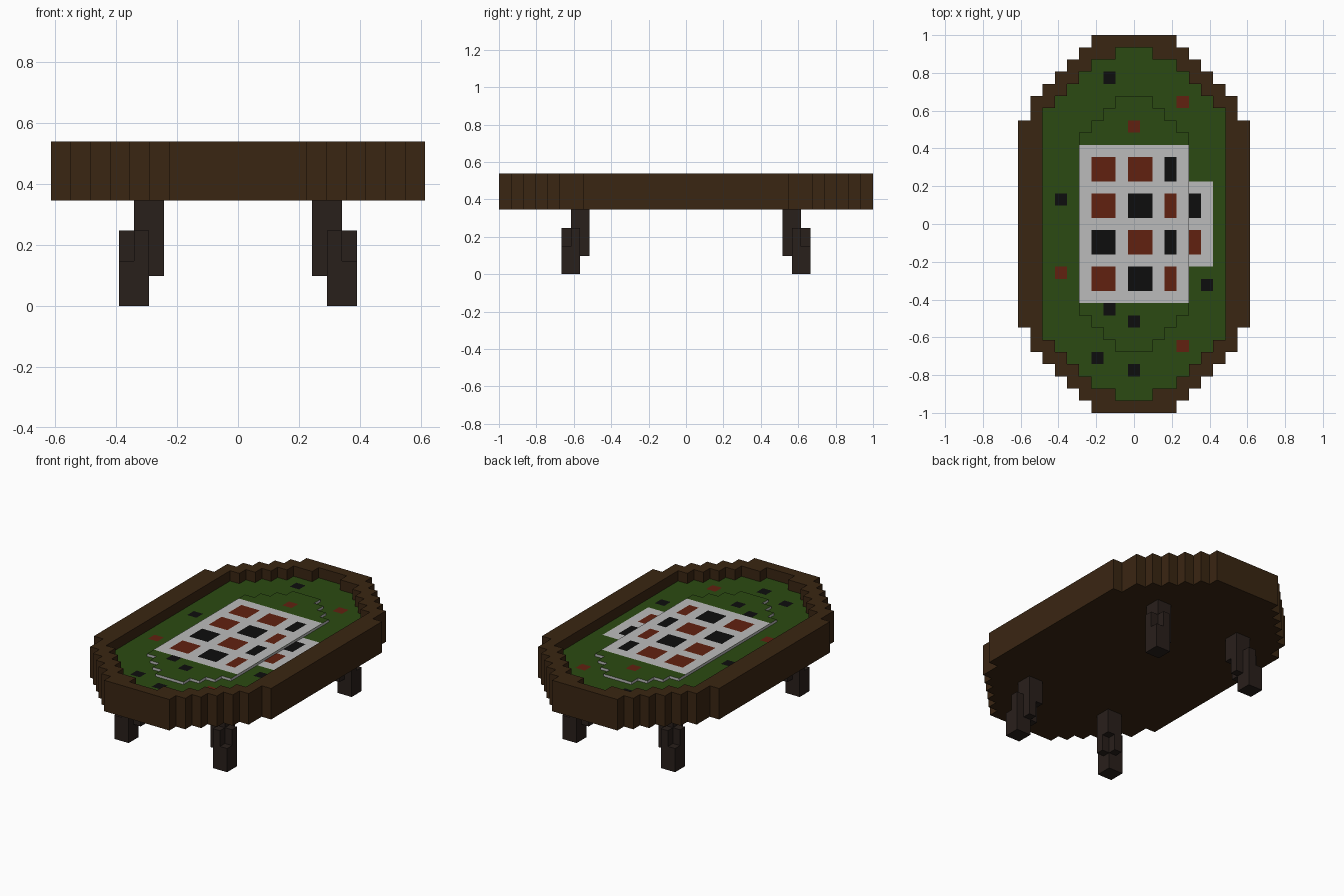
import bpy, bmesh

if "Cube" in bpy.data.objects:
    bpy.data.objects.remove(bpy.data.objects["Cube"])

U = 2 / 31            # grid unit of the table top
C = 0.0493            # grid unit of the legs
Z0 = 7 * C            # underside of the tray
Z1 = Z0 + 3 * U       # top of the rim
FELT = Z1 - U         # playing surface
RAISED = FELT + U / 4 # raised centre


def mat(name, rgb):
    m = bpy.data.materials.new(name)
    m.diffuse_color = (*rgb, 1)
    m.use_nodes = True
    m.node_tree.nodes["Principled BSDF"].inputs["Base Color"].default_value = m.diffuse_color
    return m


WOOD = mat("wood", (0.042, 0.019, 0.006))
DARK = mat("dark_wood", (0.022, 0.014, 0.011))
GREEN = mat("felt_green", (0.024, 0.068, 0.006))
RED = mat("red", (0.12, 0.015, 0.005))
BLACK = mat("black", (0.004, 0.004, 0.004))
WHITE = mat("pale_grey", (0.5, 0.5, 0.5))


def finish(name, bm, material):
    bmesh.ops.recalc_face_normals(bm, faces=bm.faces)
    me = bpy.data.meshes.new(name)
    bm.to_mesh(me)
    bm.free()
    me.materials.append(material)
    ob = bpy.data.objects.new(name, me)
    bpy.context.collection.objects.link(ob)
    return ob


def stair(steps):
    """Stepped oval from (half width, y) steps, mirrored to four quadrants."""
    q = []
    for i, (x, y) in enumerate(steps):
        if i:
            q.append((steps[i - 1][0], y))
        q.append((x, y))
    half = q + [(x, -y) for x, y in reversed(q)]
    return half + [(-x, -y) for x, y in half]


def prism(name, pts, z0, z1, material):
    bm = bmesh.new()
    f = bm.faces.new([bm.verts.new((x * U, y * U, z0)) for x, y in pts])
    r = bmesh.ops.extrude_face_region(bm, geom=[f])
    verts = [v for v in r["geom"] if isinstance(v, bmesh.types.BMVert)]
    bmesh.ops.translate(bm, verts=verts, vec=(0, 0, z1 - z0))
    return finish(name, bm, material)


def patches(name, rects, material):
    """Flat upward rectangles (x0, x1, y0, y1 in grid units, z)."""
    bm = bmesh.new()
    for x0, x1, y0, y1, z in rects:
        bm.faces.new([bm.verts.new((x * U, y * U, z)) for x, y in
                      ((x0, y0), (x1, y0), (x1, y1), (x0, y1))])
    return finish(name, bm, material)


# Tray: stepped outer body with a stepped pocket
outer = stair([(3.5, 15.5), (4.5, 14.5), (5.5, 13.5), (6.5, 12.5),
               (7.5, 11.5), (8.5, 10.5), (9.5, 8.5)])
inner = stair([(1.5, 14.5), (3.5, 13.5), (4.5, 12.5), (5.5, 11.5),
               (6.5, 10.5), (7.5, 9.5)])
tray = prism("tray_and_rim", outer, Z0, Z1, WOOD)
cutter = prism("pocket_cutter", inner, FELT - 0.001, Z1 + 0.1, WOOD)
cutter.hide_render = True
cutter.hide_viewport = True
cut = tray.modifiers.new("pocket", 'BOOLEAN')
cut.operation = 'DIFFERENCE'
cut.solver = 'EXACT'
cut.object = cutter

# Felt floor
bm = bmesh.new()
bm.faces.new([bm.verts.new((x * U, y * U, FELT)) for x, y in reversed(inner)])
finish("felt", bm, GREEN)

# Raised centre: pale sides, green top
centre = prism("raised_centre", stair([(1.5, 10.5), (2.5, 9.5), (3.5, 8.5), (4.5, 7.5)]),
               FELT, RAISED, WHITE)
centre.data.materials.append(GREEN)
for p in centre.data.polygons:
    if p.normal.z > 0.5:
        p.material_index = 1

# Pale betting board and its side extension
E = 0.0008
patches("board", [(-4.5, 4.5, -6.5, 6.5, RAISED + E), (4.5, 6.5, -3.5, 3.5, FELT + E)], WHITE)

# Coloured squares on the board, and scattered chips
cols = [(-3.5, -1.5), (-0.5, 1.5), (2.5, 3.5), (4.5, 5.5)]
squares = {"R": [], "B": []}
for row, text in enumerate(["RRB", "RBRB", "BRBR", "RBR"]):
    top = 5.5 - 3 * row
    for (x0, x1), c in zip(cols, text):
        z = FELT if x0 > 4 else RAISED
        squares[c].append((x0, x1, top - 2, top, z + 2 * E))
chips = {"R": [(4, 10), (0, 8), (-6, -4), (4, -10)],
         "B": [(-2, 12), (-6, 2), (6, -5), (-2, -7), (0, -8), (-3, -11), (0, -12)]}
for c, spots in chips.items():
    for x, y in spots:
        z = RAISED if abs(x) < 3 and abs(y) < 9 else FELT
        squares[c].append((x - .5, x + .5, y - .5, y + .5, z + 2 * E))
patches("red_squares", squares["R"], RED)
patches("black_squares", squares["B"], BLACK)

# Legs: stepped blocks leaning outwards (cell -> bottom and top level)
LEVELS = {(0, 0): (4, 7), (1, 0): (2, 7), (0, 1): (2, 7), (1, 1): (0, 7),
          (2, 1): (0, 5), (1, 2): (0, 5), (2, 2): (0, 3)}
cells = {(i, j, k) for (i, j), (a, b) in LEVELS.items() for k in range(a, b)}


def leg(name, sx, sy):
    bm = bmesh.new()
    for cell in cells:
        for axis in range(3):
            for side in (0, 1):
                n = list(cell)
                n[axis] += 2 * side - 1
                if tuple(n) in cells:
                    continue
                quad = []
                for a, b in ((0, 0), (1, 0), (1, 1), (0, 1)):
                    p = list(cell)
                    p[axis] += side
                    p[(axis + 1) % 3] += a
                    p[(axis + 2) % 3] += b
                    quad.append(bm.verts.new((sx * (0.242 + p[0] * C),
                                              sy * (0.517 + p[1] * C), p[2] * C)))
                bm.faces.new(quad)
    bmesh.ops.remove_doubles(bm, verts=bm.verts, dist=1e-4)
    bmesh.ops.recalc_face_normals(bm, faces=bm.faces)
    bmesh.ops.dissolve_limit(bm, angle_limit=0.01, verts=bm.verts, edges=bm.edges)
    finish(name, bm, DARK)


for sy, fb in ((-1, "front"), (1, "back")):
    for sx, lr in ((-1, "left"), (1, "right")):
        leg(f"{fb}_{lr}_leg", sx, sy)
